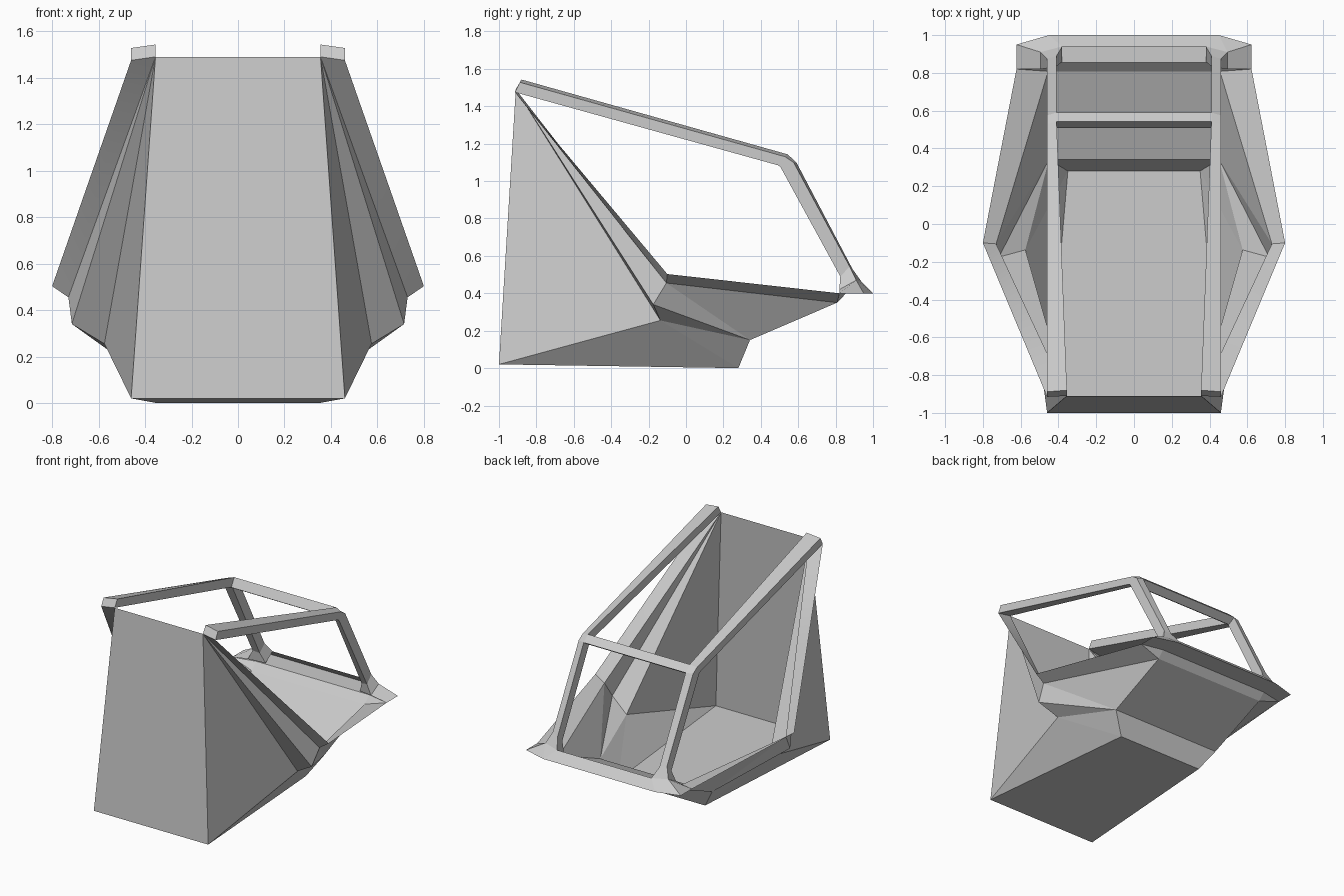
import bpy, bmesh
from math import radians

if "Cube" in bpy.data.objects:
    bpy.data.objects.remove(bpy.data.objects["Cube"])


def make_part(name, points, faces, smooth=None):
    """Build the +x half from named points and mirror it across x = 0."""
    bm = bmesh.new()
    verts = {}

    def v(key):
        # a leading 0 marks the same point pulled onto the centre plane
        if key not in verts:
            x, y, z = points[key.lstrip("0")]
            verts[key] = bm.verts.new((0 if key[0] == "0" else x, y, z))
        return verts[key]

    for f in faces:
        bm.faces.new([v(k) for k in f.split()])
    bmesh.ops.recalc_face_normals(bm, faces=bm.faces)
    return finish(name, bm, smooth)


def loft(name, rings, cap_ends=True):
    """Join rings of equal point count into a bar, mirrored across x = 0."""
    bm = bmesh.new()
    loops = [[bm.verts.new(p) for p in r] for r in rings]
    for a, b in zip(loops, loops[1:]):
        n = len(a)
        for i in range(n):
            j = (i + 1) % n
            bm.faces.new((a[i], a[j], b[j], b[i]))
    if cap_ends:
        bm.faces.new(loops[0])
        bm.faces.new(loops[-1])
    bmesh.ops.recalc_face_normals(bm, faces=bm.faces)
    return finish(name, bm)


def finish(name, bm, smooth=None):
    me = bpy.data.meshes.new(name)
    bm.to_mesh(me)
    bm.free()
    ob = bpy.data.objects.new(name, me)
    bpy.context.collection.objects.link(ob)
    mod = ob.modifiers.new("mirror", "MIRROR")
    mod.use_clip = True
    mod.merge_threshold = 0.0005
    if smooth:
        bpy.ops.object.select_all(action="DESELECT")
        ob.select_set(True)
        bpy.context.view_layer.objects.active = ob
        bpy.ops.object.shade_smooth_by_angle(angle=radians(smooth))
    return ob


P = {
    "A": (0.46, -1.0, 0.02),        # rear floor corner
    "B": (0.355, -0.91, 1.49),      # rear panel top
    "C": (0.575, -0.137, 0.255),    # lower hip
    "D": (0.715, -0.175, 0.34),     # middle hip
    "E": (0.73, -0.105, 0.455),     # sill inner
    "F": (0.80, -0.10, 0.503),      # sill outer
    "G": (0.35, 0.28, 0.0),         # floor front
    "H": (0.45, 0.342, 0.15),       # step top
    "J": (0.455, 0.808, 0.35),      # nose lower lip
    "K": (0.622, 0.82, 0.40),       # sill front end
    "M": (0.46, -0.915, 1.475),     # rail foot outer
    "P": (0.455, 0.856, 0.40),      # nose underside rear
    "N": (0.45, 1.0, 0.40),         # nose tip
    "R": (0.622, 0.95, 0.40),       # nose corner
    "Q": (0.38, 0.94, 0.46),        # nose top inner
    "S": (0.495, 0.82, 0.42),       # post foot rear
    "T": (0.495, 0.91, 0.47),       # post foot front
}

# rear panel, floor, hips and sloping front
make_part("cabin_tub", P, [
    "A B 0B 0A", "A 0A 0G G", "G 0G 0H H", "H 0H 0J J",
    "A C B", "A G C", "G H C", "C H D", "D H E", "E H J",
    "B C D"])

# flared side edges: front run and rear run up to the roof rail
make_part("side_sill", P, ["E J K F", "E F M", "D E B", "E M B"], smooth=40)

# wedge-shaped nose rim
make_part("nose_rim", P, [
    "J 0J 0P P", "J P K", "P 0P 0N N", "P N R K",
    "Q 0Q 0N N", "T Q N", "T N R", "T R K S"])

# roof rail, bend, windscreen post and flared foot
loft("roof_rail_and_post", [
    [P["B"], P["M"], (0.46, -0.888, 1.528), (0.355, -0.88, 1.543)],
    [(0.41, 0.505, 1.085), (0.46, 0.49, 1.085), (0.46, 0.53, 1.13), (0.41, 0.543, 1.143)],
    [(0.41, 0.525, 1.07), (0.46, 0.505, 1.075), (0.46, 0.575, 1.10), (0.41, 0.59, 1.10)],
    [(0.41, 0.835, 0.48), (0.46, 0.825, 0.49), (0.46, 0.875, 0.543), (0.41, 0.89, 0.53)],
    [(0.38, 0.86, 0.405), P["S"], P["T"], P["Q"]],
])

# bar across the top of the windscreen
bar = [(0.508, 1.082), (0.543, 1.143), (0.59, 1.10), (0.535, 1.065)]
loft("windscreen_crossbar", [[(x, y, z) for y, z in bar] for x in (0.41, 0.0)],
     cap_ends=False)
